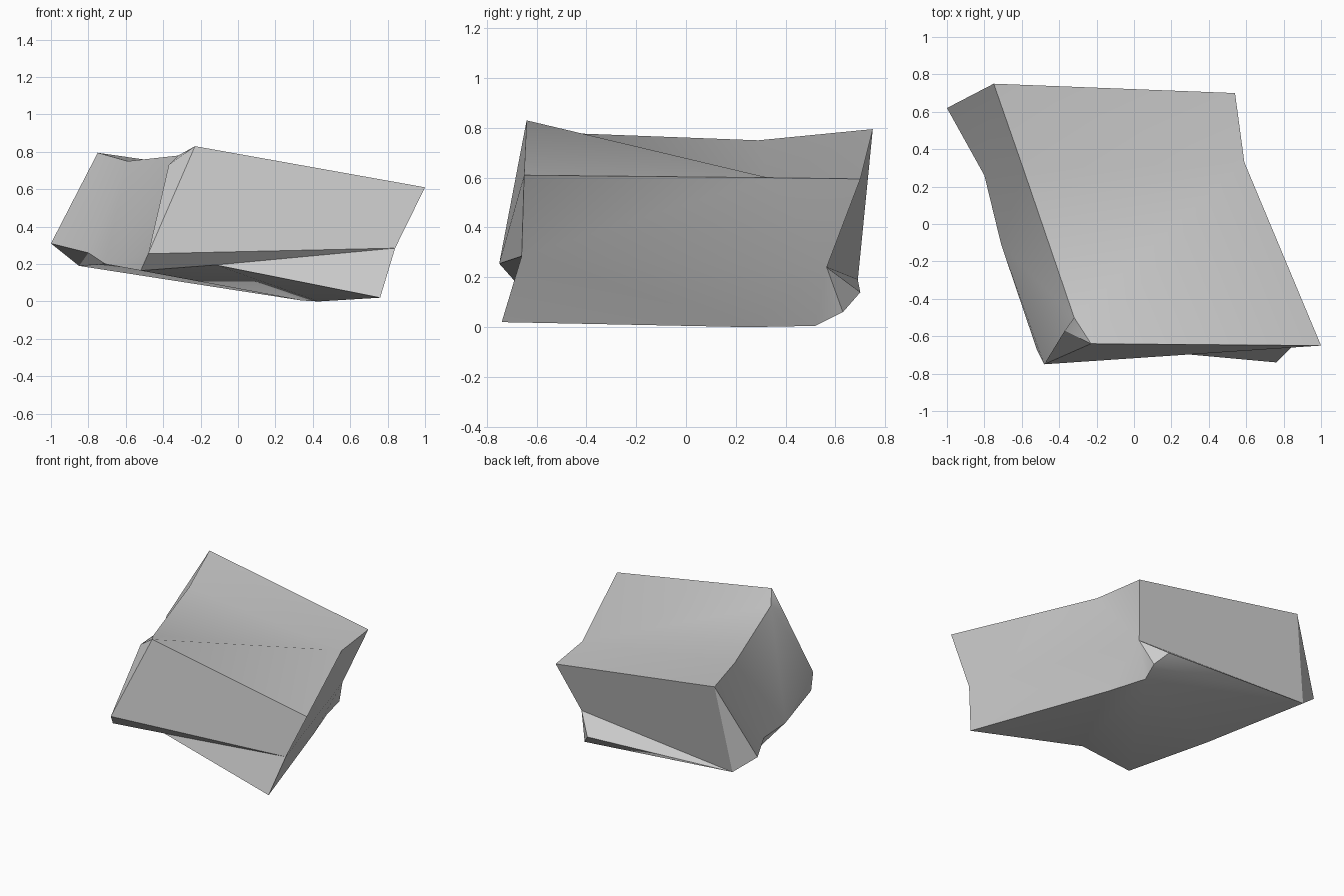
import bpy
import bmesh
import math

cube = bpy.data.objects.get("Cube")
if cube:
    bpy.data.objects.remove(cube, do_unlink=True)

# Single stone grey
stone = bpy.data.materials.new("stone_grey")
stone.use_nodes = True
grey = (0.6, 0.6, 0.6, 1)
stone.diffuse_color = grey
stone.node_tree.nodes["Principled BSDF"].inputs["Base Color"].default_value = grey

# Corners of the skewed block
corners = dict(
    # upper rim
    crest=(-.23, -.64, .83), front_tip=(1, -.65, .61),
    rim_bend=(.59, .33, .6), back_tip=(.54, .7, .595),
    back_peak=(-.75, .75, .795), rim_dip=(-.59, .29, .75), rim_chip=(-.32, -.5, .78),
    # chipped corner and lower side edge
    chip=(-.37, -.57, .73), nose=(-.48, -.75, .255), chin=(-.52, -.67, .165),
    side_low=(-.71, -.11, .2), side_mid=(-.8, .26, .26), tail=(-1, .62, .31),
    # front recess
    lip=(.84, -.66, .285), recess=(-.12, -.66, .195), toe=(.76, -.74, .02),
    # back ledge and foot
    notch=(.43, .565, .24), ledge=(.29, .7, .14), ledge_low=(.36, .63, .06),
    heel=(.34, .52, .005), foot=(.43, .25, 0), back_foot=(-.85, .69, .19),
)

# Panels of the block, each a list of facets
panels = dict(
    top=["crest front_tip rim_bend", "crest rim_bend rim_chip",
         "rim_chip rim_bend rim_dip", "rim_dip rim_bend back_peak",
         "rim_bend back_tip back_peak"],
    front=["nose lip front_tip crest", "nose chin recess lip", "lip recess toe"],
    chipped_corner=["crest rim_chip chip", "crest chip nose"],
    side=["back_peak tail side_mid rim_dip", "rim_dip side_mid side_low rim_chip",
          "rim_chip side_low nose chip", "nose side_low chin"],
    far_side=["front_tip lip rim_bend", "lip notch rim_bend",
              "rim_bend notch back_tip", "lip toe foot", "lip foot notch",
              "foot heel notch", "notch heel ledge_low", "notch ledge_low ledge"],
    back=["back_peak back_tip notch back_foot", "back_peak back_foot tail",
          "notch ledge back_foot", "ledge ledge_low back_foot",
          "ledge_low heel back_foot"],
    base=["tail back_foot side_mid", "back_foot side_low side_mid",
          "back_foot heel side_low", "side_low heel chin", "chin heel recess",
          "recess heel foot", "recess foot toe"],
)

# Join the panels into one closed stone
bm = bmesh.new()
verts = {name: bm.verts.new(place) for name, place in corners.items()}
for facets in panels.values():
    for facet in facets:
        bm.faces.new([verts[name] for name in facet.split()])
bmesh.ops.recalc_face_normals(bm, faces=bm.faces[:])
mesh = bpy.data.meshes.new("stone_block")
bm.to_mesh(mesh)
bm.free()
mesh.materials.append(stone)
block = bpy.data.objects.new("stone_block", mesh)
bpy.context.collection.objects.link(block)

# Soft shading within panels, crisp outer edges
bpy.ops.object.select_all(action="DESELECT")
block.select_set(True)
bpy.context.view_layer.objects.active = block
bpy.ops.object.shade_smooth_by_angle(angle=math.radians(30))
